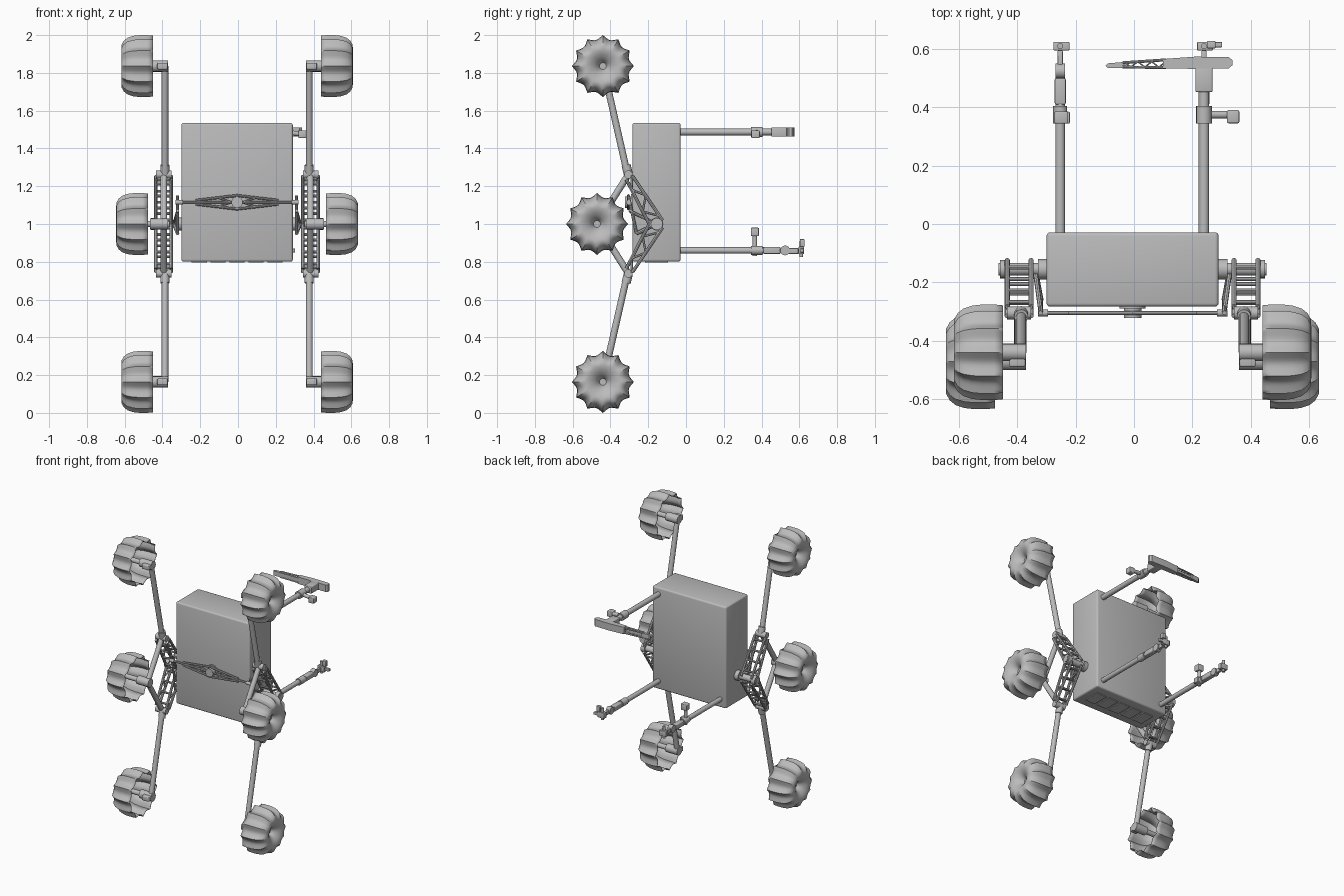
import bpy, bmesh, math
from mathutils import Vector

if "Cube" in bpy.data.objects:
    bpy.data.objects.remove(bpy.data.objects["Cube"])

CX = -0.005  # mirror plane of the chassis

grey = bpy.data.materials.new("plain_grey")
grey.use_nodes = True
grey.diffuse_color = (0.5, 0.5, 0.5, 1)
grey.node_tree.nodes["Principled BSDF"].inputs["Base Color"].default_value = (0.5, 0.5, 0.5, 1)


def finish(name, bm, angle=35):
    bmesh.ops.recalc_face_normals(bm, faces=bm.faces)
    me = bpy.data.meshes.new(name)
    bm.to_mesh(me)
    bm.free()
    me.shade_smooth()
    me.set_sharp_from_angle(angle=math.radians(angle))
    me.materials.append(grey)
    ob = bpy.data.objects.new(name, me)
    bpy.context.scene.collection.objects.link(ob)
    return ob


def box(name, center, size, bevel=0):
    bm = bmesh.new()
    bmesh.ops.create_cube(bm, size=1)
    bmesh.ops.scale(bm, vec=size, verts=bm.verts)
    bmesh.ops.translate(bm, vec=center, verts=bm.verts)
    if bevel:
        bmesh.ops.bevel(bm, geom=bm.edges[:], offset=bevel, segments=3, profile=0.5, affect='EDGES')
    return finish(name, bm)


def rod(name, p, q, r, sides=16):
    p, q = Vector(p), Vector(q)
    bm = bmesh.new()
    bmesh.ops.create_cone(bm, cap_ends=True, segments=sides, radius1=r, radius2=r, depth=(q - p).length)
    bm.transform((q - p).to_track_quat('Z', 'Y').to_matrix().to_4x4())
    bmesh.ops.translate(bm, vec=(p + q) / 2, verts=bm.verts)
    return finish(name, bm)


def prism(name, outline, z0, z1):
    bm = bmesh.new()
    face = bm.faces.new([bm.verts.new((x, y, z0)) for x, y in outline])
    top = bmesh.ops.extrude_face_region(bm, geom=[face])["geom"]
    bmesh.ops.translate(bm, vec=(0, 0, z1 - z0), verts=[v for v in top if isinstance(v, bmesh.types.BMVert)])
    return finish(name, bm)


# Wheel section: radius and distance from the open inner rim
WHEEL = [(.161, 0), (.164, .03), (.164, .07), (.160, .105), (.150, .135), (.134, .155),
         (.112, .167), (.088, .168), (.064, .160), (.042, .146), (.026, .128), (.018, .112)]
LOBES, STEPS = 12, 8


def wheel(name, side, inner, y, z):
    bm = bmesh.new()
    n = LOBES * STEPS
    rings = []
    for r, d in WHEEL:
        depth = 0.13 * min(1, max(0, (r - .07) / .06))
        ring = []
        for i in range(n):
            a = math.tau * i / n
            rr = r * (1 - depth * math.sin(math.pi * (i % STEPS) / STEPS))
            ring.append(bm.verts.new((CX + side * (inner + d), y + rr * math.sin(a), z + rr * math.cos(a))))
        rings.append(ring)
    for a, b in zip(rings, rings[1:]):
        for i in range(n):
            j = (i + 1) % n
            bm.faces.new((a[i], a[j], b[j], b[i]))
    bm.faces.new(rings[-1])
    ob = finish(name, bm, 38)
    shell = ob.modifiers.new("shell", 'SOLIDIFY')
    shell.thickness = 0.003


# Body with underside panels
box("body", (CX, -.156, 1.168), (.59, .255, .735), .012)
for i in range(5):
    box("underside_panel", (CX - .2 + .1 * i, -.156, .799), (.08, .12, .008))

# Balance bar across the front face
BY, BZ = -.305, 1.115
rod("balance_pivot", (CX, -.28, BZ), (CX, -.322, BZ), .03, 24)
rod("balance_boss", (CX, -.27, BZ), (CX, -.29, BZ), .045, 24)
for s in (-1, 1):
    for up in (-1, 1):
        rod("balance_rail", (CX, BY, BZ + up * .036), (CX + s * .22, BY, BZ + up * .010), .007, 8)
        rod("balance_web", (CX + s * .03, BY, BZ), (CX + s * .1, BY, BZ + up * .024), .005, 8)
    rod("balance_spine", (CX, BY, BZ), (CX + s * .31, BY, BZ), .007, 8)
    rod("balance_end", (CX + s * .29, BY, BZ), (CX + s * .325, BY, BZ), .012)

# Suspension and wheels, same on both sides
PIVOT_Y, JOINT_Y, HUB_Y, MID_Y = -.155, -.305, -.44, -.471
for s in (-1, 1):
    tag = "left" if s > 0 else "right"

    def P(off, y, z):
        return (CX + s * off, y, z)

    rod(tag + "_pivot_shaft", P(.28, PIVOT_Y, 1), P(.46, PIVOT_Y, 1), .022)
    rod(tag + "_pivot_collar", P(.29, PIVOT_Y, 1), P(.325, PIVOT_Y, 1), .035)
    rod(tag + "_pivot_cap", P(.425, PIVOT_Y, 1), P(.455, PIVOT_Y, 1), .032)
    # link from balance bar to rocker
    rod(tag + "_link", P(.315, BY, BZ + .035), P(.315, -.262, .95), .008, 8)
    rod(tag + "_link_arm", P(.315, -.262, .95), P(.335, PIVOT_Y, 1), .010, 8)
    rod(tag + "_link_brace", P(.315, -.30, 1.07), P(.335, PIVOT_Y, 1), .008, 8)

    for up in (-1, 1):
        # truss of two side frames joined by rungs
        def T(off, t, across):
            y = PIVOT_Y + (JOINT_Y - PIVOT_Y) * t
            z = 1 + up * (.255 * t)
            w = across * (.036 - .018 * t)
            return P(off, y + w * .86, z + up * w * .51)

        for off in (.348, .43):
            for w in (-1, 1):
                rod(tag + "_truss_rail", T(off, 0, w), T(off, .96, w), .009, 8)
            for k in range(4):
                t = .1 + .22 * k
                rod(tag + "_truss_brace", T(off, t, (-1) ** k), T(off, t + .22, -(-1) ** k), .006, 6)
        for k in range(4):
            t = .15 + .24 * k
            for w in (-1, 1):
                rod(tag + "_truss_rung", T(.348, t, w), T(.43, t, w), .007, 8)

        # knee joint, long leg and middle leg
        jz = 1 + up * .262
        hz = 1 + up * .836
        rod(tag + "_knee", P(.348, JOINT_Y, jz), P(.43, JOINT_Y, jz), .022)
        rod(tag + "_long_leg", P(.382, JOINT_Y, jz - up * .02), P(.382, HUB_Y, hz), .018)
        rod(tag + "_leg_socket", P(.382, JOINT_Y, jz), P(.382, JOINT_Y - .012, jz + up * .05), .024)
        rod(tag + "_middle_leg", P(.388, JOINT_Y, jz), P(.388, MID_Y, 1), .018)
        # outer wheel with its drive
        rod(tag + "_wheel_drive", P(.365, HUB_Y, hz), P(.46, HUB_Y, hz), .030)
        rod(tag + "_wheel_axle", P(.44, HUB_Y, hz), P(.56, HUB_Y, hz), .017)
        box(tag + "_steering_fork", P(.395, HUB_Y - .025, hz), (.055, .05, .035), .006)
        wheel(tag + "_outer_wheel", s, .445, HUB_Y, hz)

    rod(tag + "_middle_drive", P(.365, MID_Y, 1), P(.46, MID_Y, 1), .030)
    rod(tag + "_middle_axle", P(.44, MID_Y, 1), P(.59, MID_Y, 1), .017)
    wheel(tag + "_middle_wheel", s, .472, MID_Y, 1)

# Two lower instrument posts
LZ = .86
for x, name in ((-.253, "right"), (.24, "left")):
    rod(name + "_post", (x, -.04, LZ), (x, .45, LZ), .017)
    rod(name + "_post_collar", (x, .345, LZ), (x, .405, LZ), .024)
    box(name + "_wrist_block", (x, .455, LZ), (.038, .09, .036), .005)
    rod(name + "_wrist_ball", (x - .016, .525, LZ), (x + .016, .525, LZ), .026)
    box(name + "_wrist_link", (x, .56, LZ - .003), (.018, .07, .03), .004)
    box(name + "_tool_head", (x + .004, .61, LZ), (.055, .03, .04), .004)
    rod(name + "_tool_pin", (x, .61, LZ - .035), (x, .61, LZ + .05), .010)
box("right_side_block", (-.237, .365, LZ), (.034, .04, .04), .004)
rod("right_stalk", (-.253, .365, LZ - .03), (-.253, .365, .94), .012)
box("right_stalk_head", (-.25, .365, .958), (.045, .042, .045), .005)
box("left_tool_arm", (.265, .615, LZ), (.075, .018, .02), .003)
box("left_tool_top", (.265, .615, .90), (.03, .025, .04), .004)

# Upper post carrying the tapered boom
UX, UZ = .24, 1.487
rod("upper_post", (UX, -.04, UZ), (UX, .47, UZ), .018)
rod("upper_collar", (UX, .345, UZ), (UX, .405, UZ), .027)
rod("side_sensor_arm", (UX, .375, UZ), (.33, .375, UZ - .01), .013)
box("side_sensor_head", (.34, .368, UZ - .012), (.042, .045, .04), .005)
box("boom_mount", (UX, .495, UZ), (.058, .085, .05), .005)
Z0, Z1 = UZ - .025, UZ + .025
prism("boom_root", [(.10, .534), (.21, .532), (.325, .534), (.338, .545), (.338, .562), (.325, .572),
                    (.21, .574), (.10, .566)], Z0, Z1)
prism("boom_tip", [(-.09, .535), (-.03, .535), (-.03, .556), (-.09, .551), (-.098, .543)], Z0 + .008, Z1 - .008)
for z in (Z0 + .008, Z1 - .008):
    rod("boom_rail", (-.04, .538, z), (.11, .537, z), .005, 8)
    rod("boom_rail", (-.04, .553, z), (.11, .563, z), .005, 8)
    for k in range(6):
        x = -.035 + .024 * k
        a, b = (.538, .557) if k % 2 else (.557, .538)
        rod("boom_web", (x, a, z), (x + .024, b, z), .003, 6)
box("boom_side_panel", (.035, .538, UZ), (.15, .005, .036))
